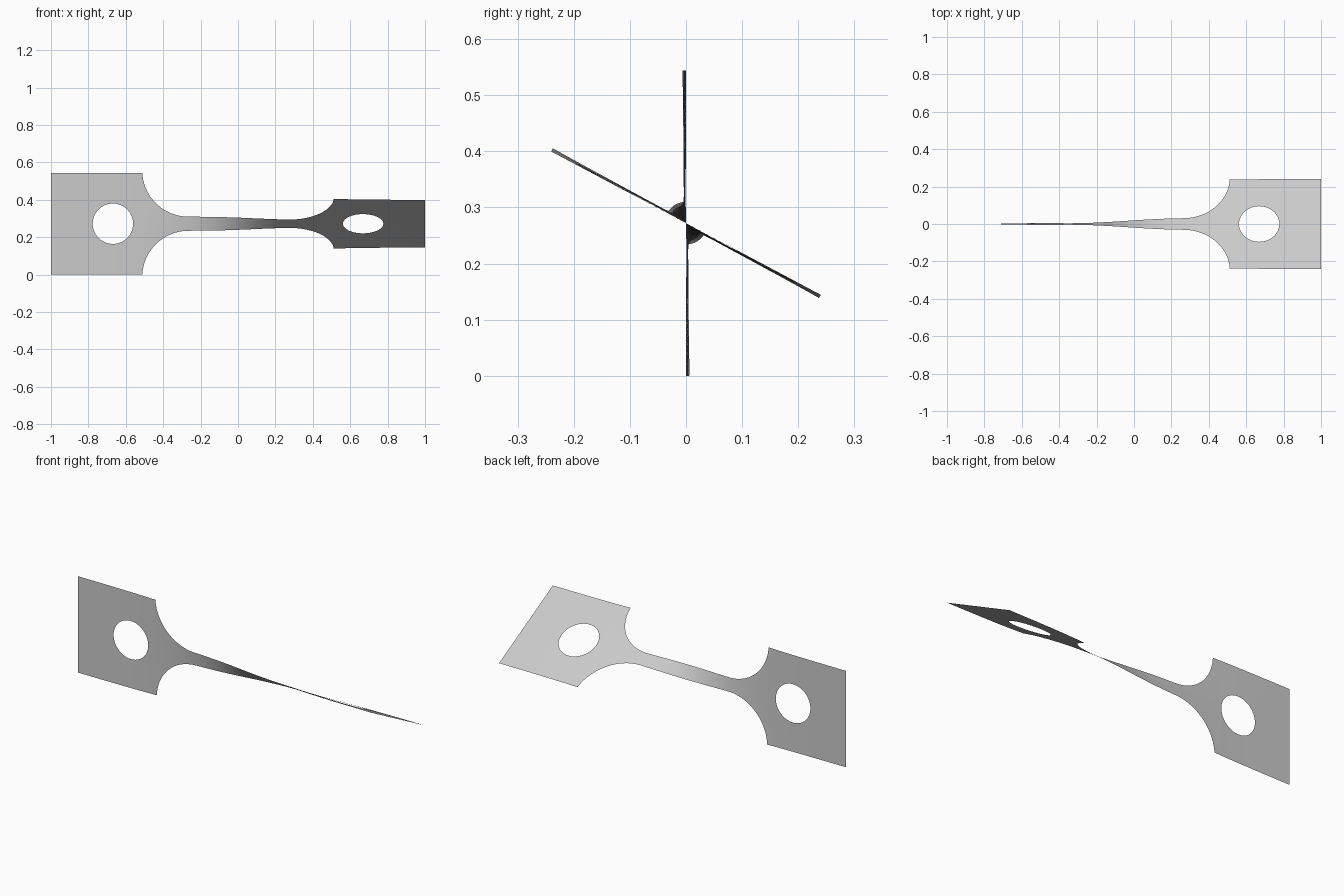
import bpy, bmesh
from math import sin, cos, pi, sqrt, tanh, radians

old = bpy.data.objects.get("Cube")
if old:
    bpy.data.objects.remove(old)

HALF, NECK = 0.272, 0.038            # half width of the pads and of the neck
HOLE_X, HOLE_R = 0.669, 0.108        # bolt holes
ARC_X, ARC_Z, ARC_R = 0.265, 0.285, 0.247   # scooped shoulders
TWIST = radians(62)


def outer(x):
    """Half width of the strip at x."""
    d = abs(x) - ARC_X
    if d <= 0:
        return NECK
    if d >= ARC_R:
        return HALF
    return min(HALF, ARC_Z - sqrt(ARC_R ** 2 - d * d))


def inner(x):
    """Half height of the hole at x."""
    return sqrt(max(0.0, HOLE_R ** 2 - (abs(x) - HOLE_X) ** 2))


def twisted(x, s):
    """Place a flat strip point on the twisted strip."""
    a = TWIST * 0.5 * (1 + tanh(x / 0.27) / tanh(1 / 0.27))
    return (x, -s * sin(a), HALF + s * cos(a))


# Stations along one half, dense around the curves
corner = ARC_X + sqrt(ARC_R ** 2 - (ARC_Z - HALF) ** 2)
xs = [ARC_X * i / 16 for i in range(17)]
xs += [ARC_X + (corner - ARC_X) * sin(pi / 2 * i / 24) for i in range(1, 25)]
xs += [HOLE_X - HOLE_R * cos(pi * i / 32) for i in range(33)]
xs += [HOLE_X + HOLE_R + (1 - HOLE_X - HOLE_R) * i / 6 for i in range(1, 7)]
xs = [-x for x in reversed(xs[1:])] + xs

# Upper and lower strips, split by the holes and welded along the centre line
bm = bmesh.new()
for side in (1, -1):
    cols = [[bm.verts.new(twisted(x, side * s)) for s in (inner(x), outer(x))] for x in xs]
    for (a, b), (c, d) in zip(cols, cols[1:]):
        bm.faces.new((a, c, d, b) if side > 0 else (a, b, d, c))
bmesh.ops.remove_doubles(bm, verts=bm.verts, dist=1e-5)

mesh = bpy.data.meshes.new("twisted_strap")
bm.to_mesh(mesh)
bm.free()
mesh.shade_smooth()

# Plain grey sheet metal
grey = bpy.data.materials.new("light_grey")
grey.use_nodes = True
colour = (0.6, 0.6, 0.6, 1)
grey.diffuse_color = colour
grey.node_tree.nodes["Principled BSDF"].inputs["Base Color"].default_value = colour
mesh.materials.append(grey)

strap = bpy.data.objects.new("twisted_strap", mesh)
bpy.context.collection.objects.link(strap)
